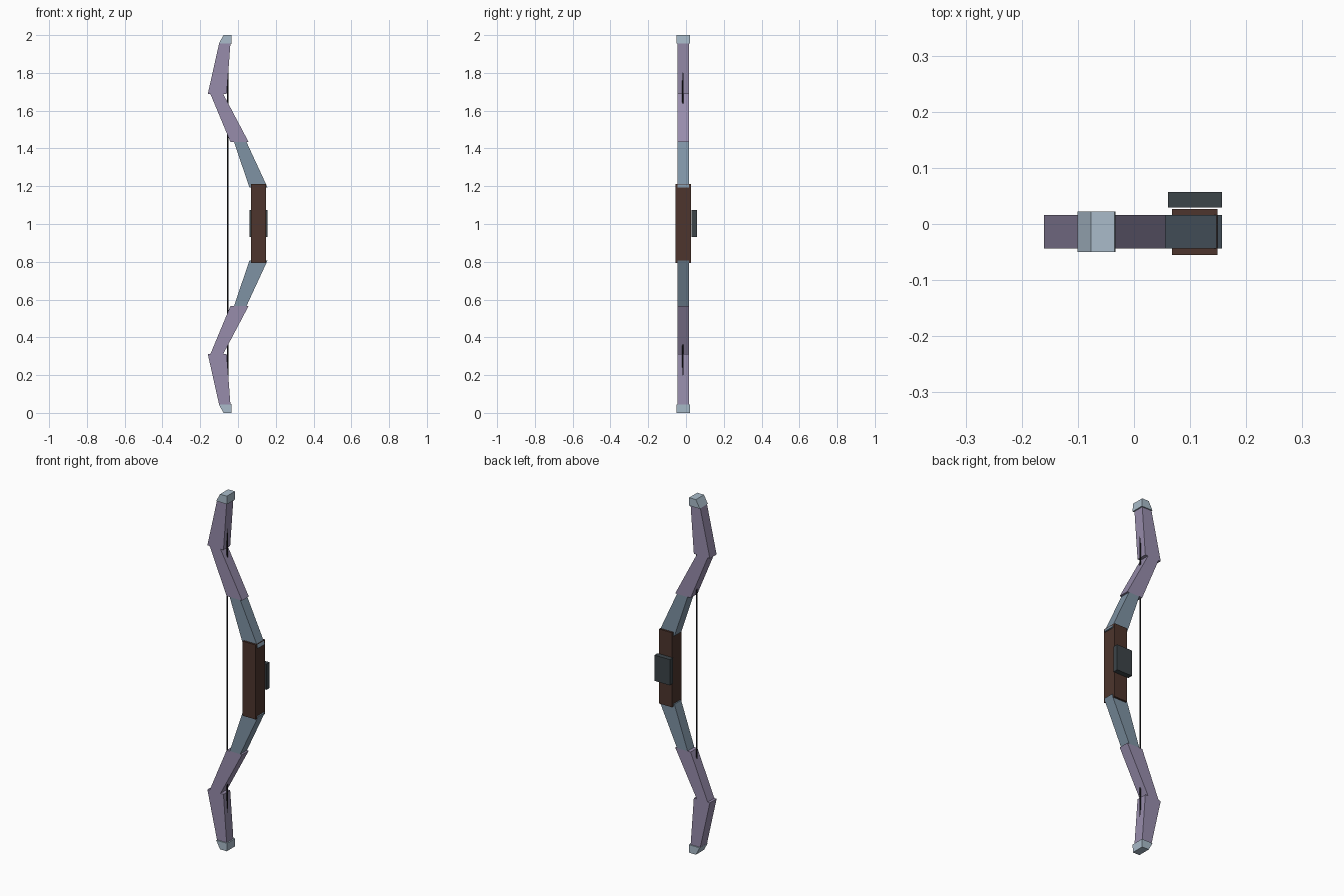
import bpy
import bmesh
from mathutils import Vector

if "Cube" in bpy.data.objects:
    bpy.data.objects.remove(bpy.data.objects["Cube"], do_unlink=True)


def material(name, rgb):
    mat = bpy.data.materials.new(name)
    mat.use_nodes = True
    mat.diffuse_color = (*rgb, 1)
    mat.node_tree.nodes["Principled BSDF"].inputs["Base Color"].default_value = (*rgb, 1)
    return mat


purple = material("dusty_purple", (0.31, 0.265, 0.41))
slate = material("slate_blue", (0.21, 0.29, 0.37))
pale = material("pale_blue", (0.40, 0.50, 0.59))
brown = material("dark_brown", (0.075, 0.036, 0.026))
charcoal = material("charcoal", (0.045, 0.058, 0.066))
black = material("string_black", (0.01, 0.01, 0.012))

MID = 1.0  # height of the bow's plane of symmetry


def add_object(name, bm, mat):
    bmesh.ops.recalc_face_normals(bm, faces=bm.faces)
    mesh = bpy.data.meshes.new(name)
    bm.to_mesh(mesh)
    bm.free()
    mesh.materials.append(mat)
    obj = bpy.data.objects.new(name, mesh)
    obj.location.z = MID
    bpy.context.collection.objects.link(obj)
    return obj


def prism(name, profile, y0, y1, mat, mirrored=True):
    """Extrude an (x, z) profile in depth, mirrored to the lower half."""
    bm = bmesh.new()
    face = bm.faces.new([bm.verts.new((x, y0, z - MID)) for x, z in profile])
    ext = bmesh.ops.extrude_face_region(bm, geom=[face])["geom"]
    verts = [v for v in ext if isinstance(v, bmesh.types.BMVert)]
    bmesh.ops.translate(bm, verts=verts, vec=Vector((0, y1 - y0, 0)))
    obj = add_object(name, bm, mat)
    if mirrored:
        mod = obj.modifiers.new("lower_half", "MIRROR")
        mod.use_axis = (False, False, True)
        mod.use_mirror_merge = False


def box(name, x0, x1, y0, y1, z0, z1, mat):
    prism(name, [(x0, z0), (x1, z0), (x1, z1), (x0, z1)], y0, y1, mat, False)


# Limb segments, from the tips inward
BACK, FRONT = 0.016, -0.044
prism("limb_tips", [(-0.101, 1.955), (-0.033, 1.955), (-0.035, 2.0), (-0.077, 2.0)],
      -0.05, 0.022, pale)
prism("outer_limbs", [(-0.16, 1.688), (-0.06, 1.688), (-0.04, 1.956), (-0.10, 1.956)],
      FRONT, BACK, purple)
prism("middle_limbs", [(-0.04, 1.434), (0.056, 1.434), (-0.078, 1.688), (-0.146, 1.688)],
      FRONT, BACK, purple)
prism("inner_limbs", [(0.061, 1.192), (0.157, 1.192), (0.045, 1.434), (-0.021, 1.434)],
      FRONT, BACK, slate)

# Grip and the plate behind it
box("grip", 0.068, 0.149, -0.055, 0.027, 0.793, 1.213, brown)
box("grip_plate", 0.061, 0.157, 0.029, 0.057, 0.93, 1.075, charcoal)

# Bowstring, its ends sunk into the outer limbs
bm = bmesh.new()
bmesh.ops.create_cone(bm, cap_ends=True, segments=8, radius1=0.004, radius2=0.004, depth=1.66)
bmesh.ops.translate(bm, verts=bm.verts, vec=(-0.055, -0.016, 0))
add_object("bowstring", bm, black)
